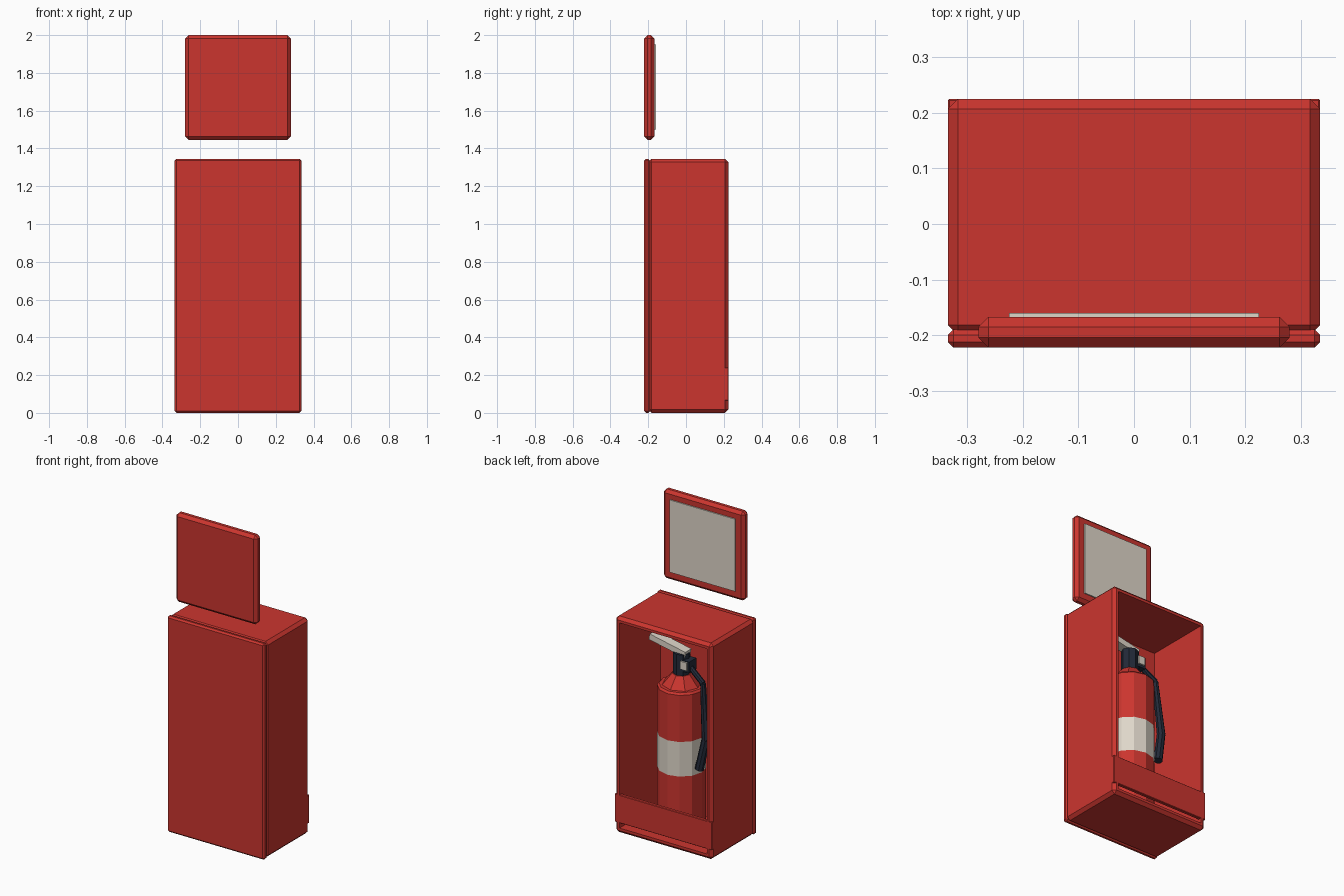
import bpy, bmesh
from mathutils import Vector, Matrix

old = bpy.data.objects.get("Cube")
if old:
    bpy.data.objects.remove(old, do_unlink=True)


def material(name, color):
    m = bpy.data.materials.new(name)
    m.diffuse_color = (*color, 1)
    m.use_nodes = True
    for n in m.node_tree.nodes:
        if n.type == 'BSDF_PRINCIPLED':
            n.inputs["Base Color"].default_value = (*color, 1)
    return m


RED = material("red_paint", (0.60, 0.036, 0.028))
CREAM = material("pale_grey", (0.74, 0.68, 0.59))
DARK = material("dark_rubber", (0.016, 0.023, 0.04))


def finish(bm, name, mat):
    bmesh.ops.recalc_face_normals(bm, faces=bm.faces)
    me = bpy.data.meshes.new(name)
    bm.to_mesh(me)
    bm.free()
    me.materials.append(mat)
    ob = bpy.data.objects.new(name, me)
    bpy.context.scene.collection.objects.link(ob)
    return ob


def box_mesh(lo, hi, bevel=0):
    lo, hi = Vector(lo), Vector(hi)
    bm = bmesh.new()
    bmesh.ops.create_cube(bm, size=1)
    bmesh.ops.scale(bm, vec=hi - lo, verts=bm.verts)
    bmesh.ops.translate(bm, vec=(lo + hi) / 2, verts=bm.verts)
    if bevel:
        bmesh.ops.bevel(bm, geom=bm.edges[:], offset=bevel, segments=1,
                        affect='EDGES', profile=0.5)
    return bm


def box(name, mat, lo, hi, bevel=0):
    return finish(box_mesh(lo, hi, bevel), name, mat)


def rod(name, mat, a, b, r1, r2, sides):
    """Faceted rod or cone from a to b."""
    a, b = Vector(a), Vector(b)
    d = b - a
    bm = bmesh.new()
    turn = d.to_track_quat('Z', 'Y').to_matrix().to_4x4()
    bmesh.ops.create_cone(bm, cap_ends=True, segments=sides, radius1=r1,
                          radius2=r2, depth=d.length,
                          matrix=Matrix.Translation((a + b) / 2) @ turn)
    return finish(bm, name, mat)


# Cabinet shell: chamfered box hollowed from the back
W, BACK, TOP = 0.335, 0.225, 1.345
bm = box_mesh((-W, -0.2, 0), (W, BACK, TOP), 0.018)
bm.normal_update()
rear = max(bm.faces, key=lambda f: f.calc_center_median().y)
bmesh.ops.inset_region(bm, faces=[rear], thickness=0.016, use_even_offset=True)
cavity = bmesh.ops.extrude_discrete_faces(bm, faces=[rear])["faces"][0]
bmesh.ops.translate(bm, vec=(0, -0.405, 0), verts=cavity.verts)
finish(bm, "cabinet_shell", RED)

# Front slab and lower retaining panel
box("cabinet_front", RED, (-W, -0.222, 0), (W, -0.19, TOP), 0.01)
box("lower_panel", RED, (-W, 0.203, 0.065), (W, BACK, 0.24), 0.003)

# Square sign floating above the cabinet, with an inlaid plate at the back
box("sign_board", RED, (-0.28, -0.222, 1.445), (0.28, -0.167, 2.0), 0.018)
box("sign_plate", CREAM, (-0.225, -0.168, 1.5), (0.225, -0.16, 1.95))

# Extinguisher tank in stacked sections
CX = 0.03
tank = [("tank_base", RED, 0.035, 0.405, 0.139, 0.139, 12),
        ("tank_band", CREAM, 0.405, 0.62, 0.139, 0.139, 12),
        ("tank_upper", RED, 0.62, 0.91, 0.139, 0.139, 12),
        ("tank_rim", RED, 0.91, 0.922, 0.139, 0.128, 12),
        ("tank_shoulder", RED, 0.918, 0.99, 0.115, 0.055, 8),
        ("valve_neck", DARK, 0.98, 1.12, 0.05, 0.05, 8)]
for name, mat, z1, z2, r1, r2, sides in tank:
    rod(name, mat, (CX, 0, z1), (CX, 0, z2), r1, r2, sides)

# Squeeze lever tilted up toward its tip
lever = box("squeeze_lever", CREAM, (-0.125, -0.03, -0.018), (0.125, 0.03, 0.018))
lever.location = (CX + 0.08, 0, 1.145)
lever.rotation_euler.y = -0.2

# Hose outlet block and its small gauge
box("hose_outlet", DARK, (CX - 0.08, -0.03, 1.02), (CX, 0.04, 1.09))
box("gauge", CREAM, (CX - 0.07, 0.035, 1.035), (CX - 0.025, 0.05, 1.085))

# Hose and nozzle: tapered faceted rods along a path
path = [((-0.03, 0.01, 1.05), 0.016), ((-0.135, 0.025, 0.975), 0.017),
        ((-0.165, 0.04, 0.64), 0.025), ((-0.13, 0.055, 0.45), 0.026)]
for i, ((a, ra), (b, rb)) in enumerate(zip(path, path[1:])):
    rod("hose_section_%d" % (i + 1), DARK, a, b, ra, rb, 8)
